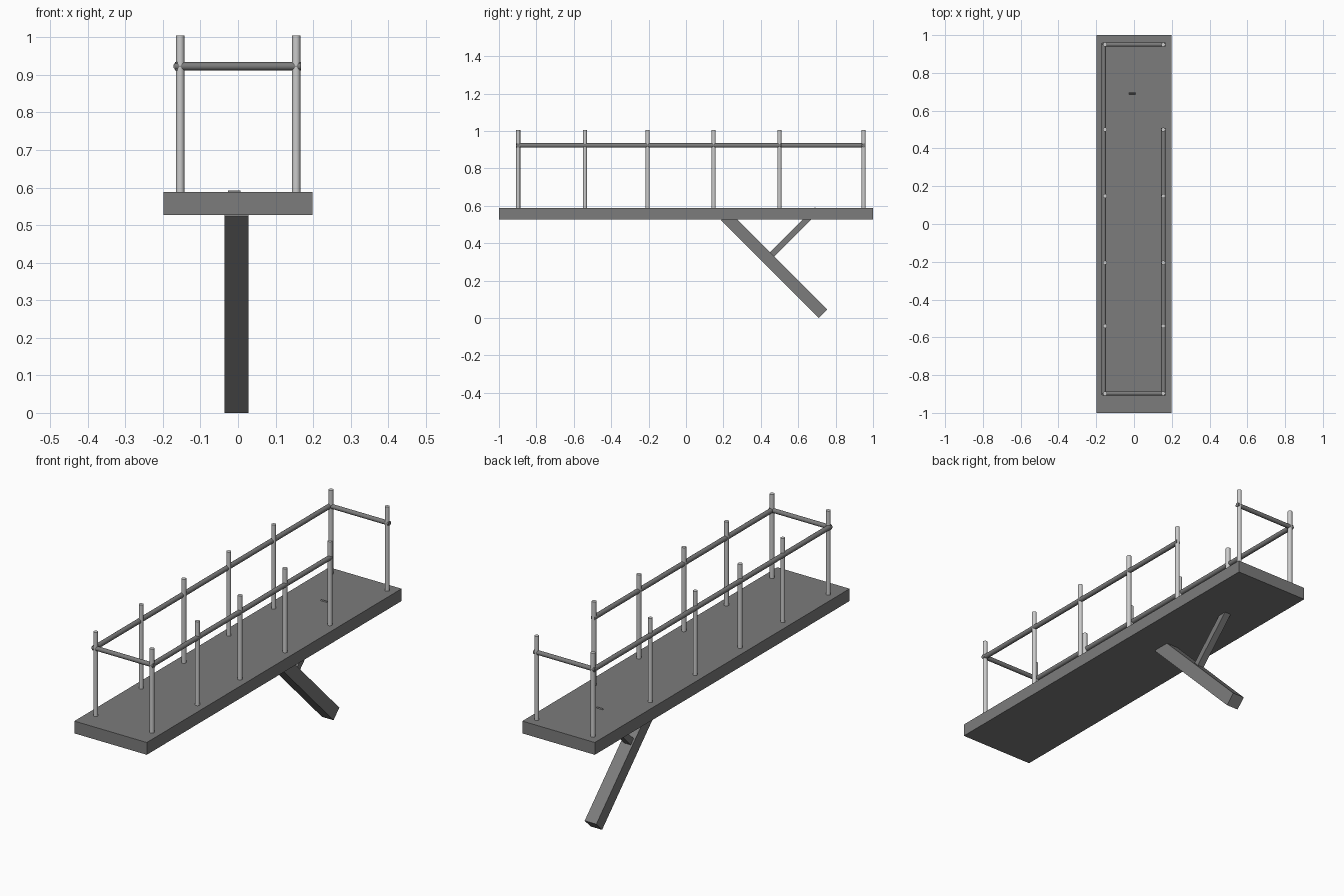
import bpy, bmesh
from mathutils import Vector, Matrix

if "Cube" in bpy.data.objects:
    bpy.data.objects.remove(bpy.data.objects["Cube"])

dark = bpy.data.materials.new("dark_grey")
dark.diffuse_color = (0.2, 0.2, 0.2, 1)
dark.use_nodes = True
dark.node_tree.nodes["Principled BSDF"].inputs["Base Color"].default_value = dark.diffuse_color


def finish(name, bm, mat=None):
    mesh = bpy.data.meshes.new(name)
    bm.to_mesh(mesh)
    bm.free()
    if mat:
        mesh.materials.append(mat)
    obj = bpy.data.objects.new(name, mesh)
    bpy.context.collection.objects.link(obj)
    return obj


def bar(name, a, b, width, depth):
    """Rectangular bar from a to b in a plane of constant x; width runs along x."""
    a, b = Vector(a), Vector(b)
    z = (b - a).normalized()
    x = Vector((1, 0, 0))
    rot = Matrix((x, z.cross(x), z)).transposed().to_4x4()
    bm = bmesh.new()
    bmesh.ops.create_cube(bm, size=1, matrix=Matrix.Translation((a + b) / 2) @ rot
                          @ Matrix.Diagonal((width, depth, (b - a).length, 1)))
    return finish(name, bm, dark)


def rod(name, a, b, radius, mat=None):
    """Round rod from a to b."""
    a, b = Vector(a), Vector(b)
    d = b - a
    rot = d.to_track_quat('Z', 'Y').to_matrix().to_4x4()
    bm = bmesh.new()
    bmesh.ops.create_cone(bm, cap_ends=True, segments=16, radius1=radius, radius2=radius,
                          depth=d.length, matrix=Matrix.Translation((a + b) / 2) @ rot)
    for f in bm.faces:
        f.smooth = len(f.verts) == 4
    for e in bm.edges:
        e.smooth = all(f.smooth for f in e.link_faces)
    return finish(name, bm, mat)


# Deck
bar("deck", (0, 0, 0.527), (0, 0, 0.588), 0.398, 2.0)

# Diagonal support and its brace, whose tip just pokes through the deck
bar("support_beam", (-0.004, 0.7325, 0.0225), (-0.004, 0.21, 0.545), 0.064, 0.064)
bar("support_brace", (-0.01, 0.437, 0.316), (-0.01, 0.702, 0.581), 0.034, 0.032)

# Railing posts
for side, x in (("left", -0.154), ("right", 0.155)):
    for i, y in enumerate((-0.897, -0.54, -0.205, 0.148, 0.5, 0.95)):
        rod(f"{side}_post_{i + 1}", (x, y, 0.58), (x, y, 1.005), 0.011)

# Handrails: the right side leaves an opening between its last two posts
RAIL_Z = 0.923
rod("left_rail", (-0.16, -0.905, RAIL_Z), (-0.16, 0.957, RAIL_Z), 0.012, dark)
rod("right_rail", (0.156, -0.905, RAIL_Z), (0.156, 0.507, RAIL_Z), 0.012, dark)
rod("front_rail", (-0.168, -0.897, RAIL_Z), (0.168, -0.897, RAIL_Z), 0.011, dark)
rod("back_rail", (-0.168, 0.95, RAIL_Z), (0.168, 0.95, RAIL_Z), 0.011, dark)
